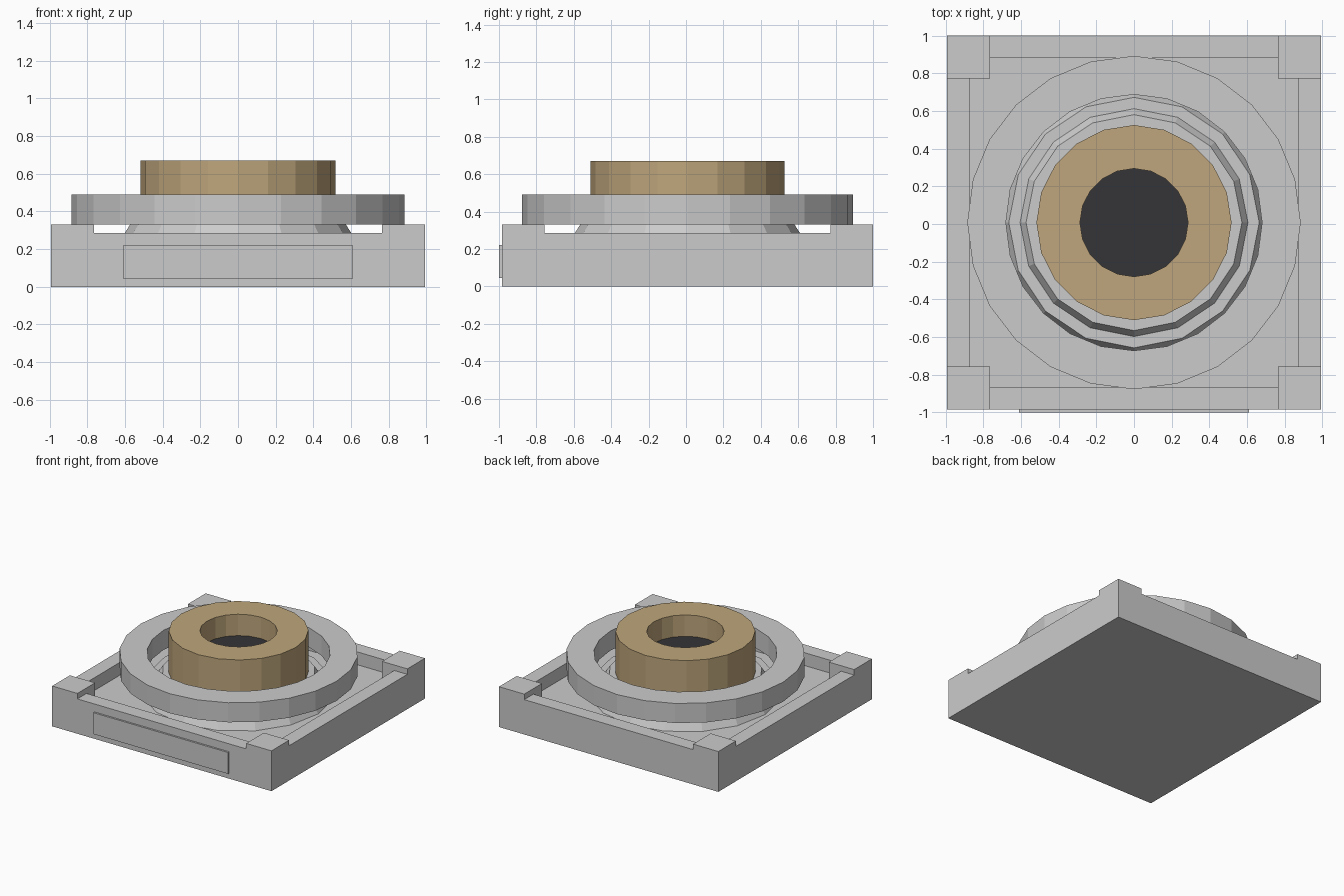
import bpy, bmesh, math

if "Cube" in bpy.data.objects:
    bpy.data.objects.remove(bpy.data.objects["Cube"])

CY = 0.0075  # the square base sits slightly back because of the front plate


def finish(name, bm, mat=None):
    bmesh.ops.recalc_face_normals(bm, faces=bm.faces)
    me = bpy.data.meshes.new(name)
    bm.to_mesh(me)
    bm.free()
    ob = bpy.data.objects.new(name, me)
    bpy.context.collection.objects.link(ob)
    if mat:
        me.materials.append(mat)
    return ob


def box(name, x0, x1, y0, y1, z0, z1):
    bm = bmesh.new()
    bmesh.ops.create_cube(bm, size=1)
    for v in bm.verts:
        v.co = ((x0 + x1) / 2 + v.co.x * (x1 - x0),
                (y0 + y1) / 2 + v.co.y * (y1 - y0),
                (z0 + z1) / 2 + v.co.z * (z1 - z0))
    return finish(name, bm)


def lathe(name, profile, sides, closed, mat=None):
    """Revolve (radius, z) points; closed profiles make rings, open ones get capped."""
    bm = bmesh.new()
    loops = [[bm.verts.new((r * math.sin(2 * math.pi * i / sides),
                            CY + r * math.cos(2 * math.pi * i / sides), z))
              for i in range(sides)] for r, z in profile]
    pairs = list(zip(loops, loops[1:]))
    if closed:
        pairs.append((loops[-1], loops[0]))
    else:
        bm.faces.new(loops[0])
        bm.faces.new(loops[-1])
    for a, b in pairs:
        for i in range(sides):
            j = (i + 1) % sides
            bm.faces.new((a[i], a[j], b[j], b[i]))
    return finish(name, bm, mat)


def material(name, color):
    m = bpy.data.materials.new(name)
    m.diffuse_color = color
    m.use_nodes = True
    m.node_tree.nodes["Principled BSDF"].inputs["Base Color"].default_value = m.diffuse_color
    return m


brass = material("brass", (0.52, 0.38, 0.20, 1))
dark = material("dark", (0.035, 0.035, 0.04, 1))

# Square tray: low walls, raised corner blocks, recessed floor
H, WALL, CORNER, FLOOR = 0.9925, 0.8745, 0.764, 0.18
base = box("base_tray", -H, H, CY - H, CY + H, 0, 0.33)
for hx, hy, z in ((CORNER, 1.2, 0.285), (1.2, CORNER, 0.285),
                  (CORNER, WALL, FLOOR), (WALL, CORNER, FLOOR)):
    cutter = box("cutter", -hx, hx, CY - hy, CY + hy, z, 0.6)
    cutter.hide_render = True
    mod = base.modifiers.new("cut", 'BOOLEAN')
    mod.operation = 'DIFFERENCE'
    mod.solver = 'EXACT'
    mod.object = cutter
    bpy.context.view_layer.objects.active = base
    bpy.ops.object.modifier_apply(modifier=mod.name)
    bpy.data.objects.remove(cutter)

# Thin plate on the front face
box("front_plate", -0.61, 0.61, -1.0, CY - H, 0.045, 0.22)

# Stepped cone rising from the tray floor
lathe("stepped_cone", [(0.72, FLOOR), (0.665, 0.28), (0.605, 0.28), (0.573, 0.33)],
      16, False)

# Wide outer ring
lathe("outer_ring", [(0.885, 0.33), (0.885, 0.49), (0.68, 0.49), (0.68, 0.33)],
      24, True)

# Brass collar with a dark core inside
lathe("brass_collar", [(0.518, 0.33), (0.518, 0.67), (0.287, 0.67), (0.287, 0.33)],
      20, True, brass)
lathe("dark_core", [(0.287, 0.33), (0.287, 0.495)], 20, False, dark)
